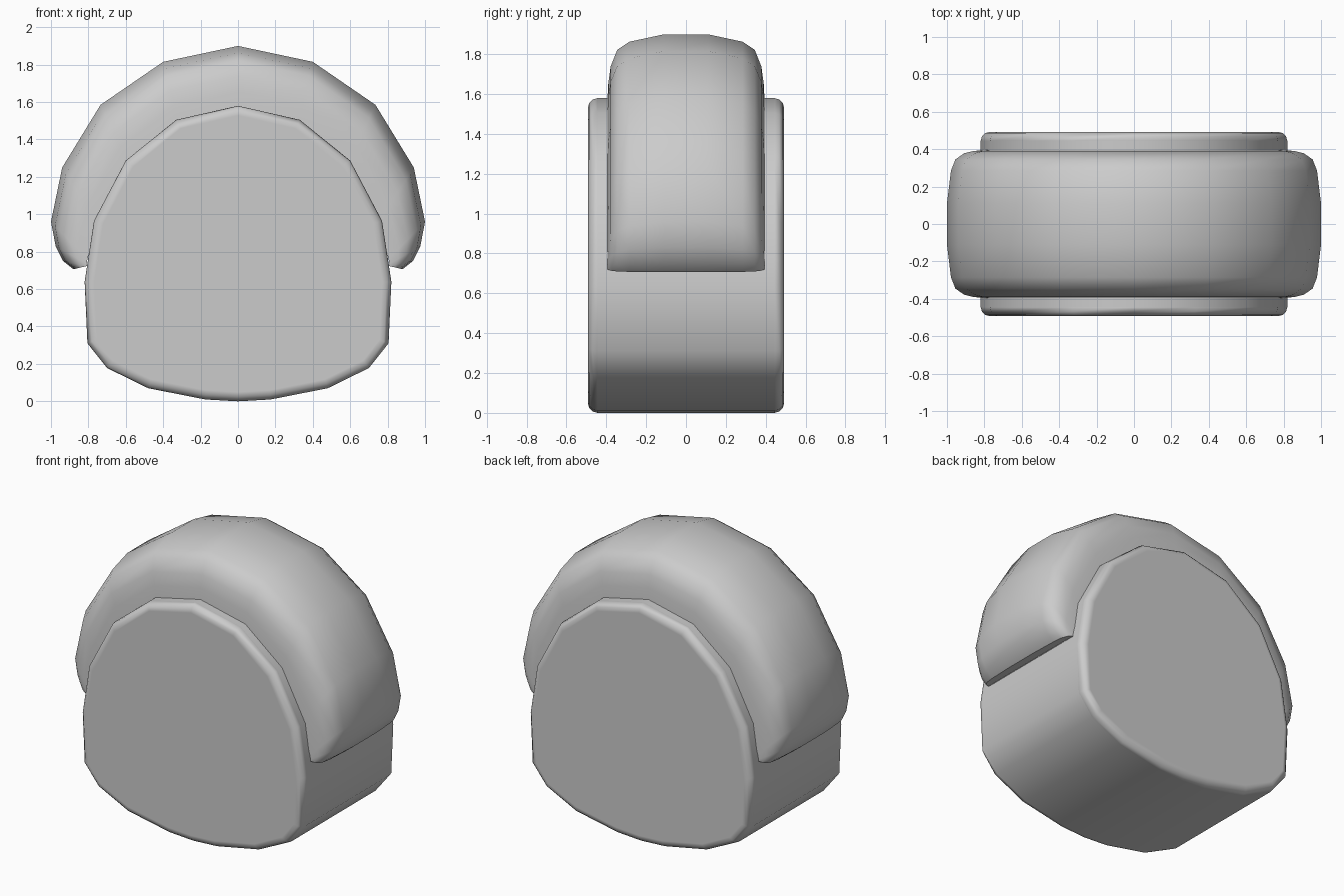
import bpy, bmesh

if "Cube" in bpy.data.objects:
    bpy.data.objects.remove(bpy.data.objects["Cube"])


def make_object(name, verts, faces):
    bm = bmesh.new()
    vs = [bm.verts.new(v) for v in verts]
    for f in faces:
        bm.faces.new([vs[i] for i in f])
    bmesh.ops.recalc_face_normals(bm, faces=bm.faces)
    for f in bm.faces:
        f.smooth = True
    mesh = bpy.data.meshes.new(name)
    bm.to_mesh(mesh)
    bm.free()
    obj = bpy.data.objects.new(name, mesh)
    bpy.context.collection.objects.link(obj)
    return obj


# Body: rounded outline extruded front to back, with softened rims
half = [(0, 1.58), (0.33, 1.505), (0.6, 1.287), (0.77, 0.965), (0.82, 0.64),
        (0.805, 0.31), (0.7, 0.178), (0.48, 0.07), (0.175, 0.01), (0, 0)]
outline = half + [(-x, z) for x, z in half[-2:0:-1]]
n = len(outline)
D = 0.493
verts = [(x, y, z) for y in (-D, D) for x, z in outline]
faces = [list(range(n)), list(range(n, 2 * n))]
faces += [[i, (i + 1) % n, n + (i + 1) % n, n + i] for i in range(n)]
body = make_object("body", verts, faces)
bevel = body.modifiers.new("rim", 'BEVEL')
bevel.width = 0.05
bevel.segments = 3
bevel.limit_method = 'ANGLE'
bevel.angle_limit = 1.2
bevel.harden_normals = True

# Cover: domed band over the top; each station is (outer x, z, inner x, z)
side = [(0, 1.9, 0, 1.56), (0.4, 1.815, 0.32, 1.49), (0.735, 1.585, 0.585, 1.275),
        (0.94, 1.25, 0.755, 0.96), (1.0, 0.96, 0.805, 0.76), (0.975, 0.83, 0.81, 0.735),
        (0.935, 0.75, 0.81, 0.725), (0.88, 0.706, 0.81, 0.723), (0.81, 0.725, 0.8, 0.725)]
stations = [(-a, b, -c, d) for a, b, c, d in side[:0:-1]] + side
# Cross-section as (y, depth from outer to inner)
sec = [(0.11, 0), (0.285, 0.11), (0.345, 0.23), (0.378, 0.47), (0.39, 0.72), (0.395, 1)]
section = [(-y, t) for y, t in sec[::-1]] + sec
m = len(section)
verts = [(ox + (ix - ox) * t, y, oz + (iz - oz) * t)
         for ox, oz, ix, iz in stations for y, t in section]
faces = [[s * m + k, s * m + (k + 1) % m, (s + 1) * m + (k + 1) % m, (s + 1) * m + k]
         for s in range(len(stations) - 1) for k in range(m)]
last = (len(stations) - 1) * m
faces += [list(range(m)), list(range(last, last + m))]
cover = make_object("top_cover", verts, faces)
bpy.context.view_layer.objects.active = cover
cover.select_set(True)
bpy.ops.object.shade_smooth_by_angle(angle=0.9)
